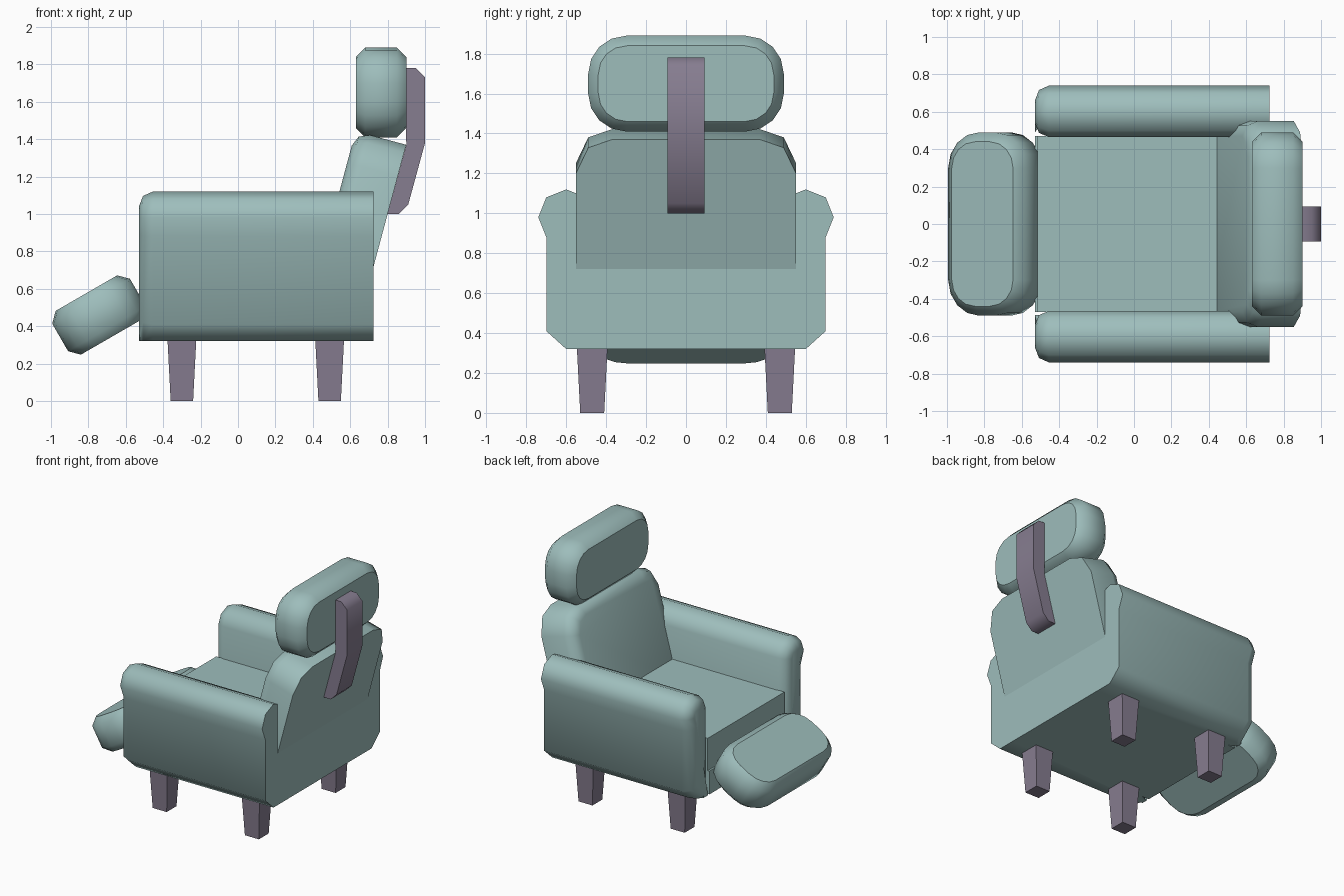
import bpy
import bmesh
from math import radians, sin, cos, pi
from mathutils import Vector, Matrix

cube = bpy.data.objects.get("Cube")
if cube:
    bpy.data.objects.remove(cube, do_unlink=True)


def material(name, rgb):
    m = bpy.data.materials.new(name)
    m.use_nodes = True
    m.diffuse_color = (*rgb, 1)
    bsdf = next(n for n in m.node_tree.nodes if n.type == 'BSDF_PRINCIPLED')
    bsdf.inputs["Base Color"].default_value = (*rgb, 1)
    bsdf.inputs["Roughness"].default_value = 0.8
    return m


FABRIC = material("sage_teal_fabric", (0.34, 0.51, 0.50))
FRAME = material("mauve_grey_frame", (0.24, 0.205, 0.28))


def finish(name, bm, mat, mirror=False, sharp_caps=False):
    """Set normals and sharp edges, then make the object."""
    bmesh.ops.recalc_face_normals(bm, faces=bm.faces)
    for f in bm.faces:
        f.smooth = True
    for e in bm.edges:
        on_cap = sharp_caps and any(len(f.verts) > 4 for f in e.link_faces)
        e.smooth = e.calc_face_angle(pi) < radians(50) and not on_cap
    me = bpy.data.meshes.new(name)
    bm.to_mesh(me)
    bm.free()
    me.materials.append(mat)
    ob = bpy.data.objects.new(name, me)
    bpy.context.collection.objects.link(ob)
    if mirror:
        mod = ob.modifiers.new("mirror", 'MIRROR')
        mod.use_axis = (False, True, False)
    return ob


def prism(points, depth):
    """Extrude a closed outline; returns the bmesh and its start-cap edges."""
    bm = bmesh.new()
    cap = bm.faces.new([bm.verts.new(p) for p in points])
    rim = list(cap.edges)
    ext = bmesh.ops.extrude_face_region(bm, geom=[cap], use_keep_orig=True)
    moved = [g for g in ext["geom"] if isinstance(g, bmesh.types.BMVert)]
    bmesh.ops.translate(bm, verts=moved, vec=Vector(depth))
    bmesh.ops.recalc_face_normals(bm, faces=bm.faces)
    return bm, rim


def bevel(bm, edges, width, segments):
    bmesh.ops.bevel(bm, geom=edges, offset=width, segments=segments,
                    profile=0.5, affect='EDGES')


def box(name, x0, x1, y, z0, z1):
    bm, _ = prism([(x0, -y, z0), (x1, -y, z0), (x1, y, z0), (x0, y, z0)],
                  (0, 0, z1 - z0))
    finish(name, bm, FABRIC)


def cushion(name, centre, tilt):
    """Rounded pad with chamfered rims, thin along its own x axis."""
    t, hy, hz, r = 0.27, 0.49, 0.24, 0.19
    pts = []
    for k, (sy, sz) in enumerate([(1, 1), (-1, 1), (-1, -1), (1, -1)]):
        for i in range(5):
            a = (k + i / 4) * pi / 2
            pts.append((-t / 2, sy * (hy - r) + r * cos(a),
                        sz * (hz - r) + r * sin(a)))
    bm, _ = prism(pts, (t, 0, 0))
    rims = [e for e in bm.edges if abs(e.verts[0].co.x - e.verts[1].co.x) < 0.001]
    bevel(bm, rims, 0.05, 1)
    bm.transform(Matrix.Translation(centre) @ Matrix.Rotation(tilt, 4, 'Y'))
    finish(name, bm, FABRIC, sharp_caps=True)


# Arms, with a rolled top and rounded front
section = [(0.45, 0.32), (0.60, 0.32), (0.70, 0.41), (0.70, 0.88), (0.74, 0.98),
           (0.70, 1.08), (0.60, 1.12), (0.50, 1.08), (0.465, 1.0), (0.465, 0.5),
           (0.45, 0.5)]
section = [section[0]] + section[1:9] + [(0.465, 0.32)]
section = section[1:]
bm, rim = prism([(-0.53, y, z) for y, z in section], (1.255, 0, 0))
bevel(bm, [e for e in rim if max(v.co.z for v in e.verts) > 0.35], 0.075, 2)
finish("arm", bm, FABRIC, mirror=True)

# Base, seat and lower back panel
box("base", -0.53, 0.725, 0.47, 0.32, 0.50)
box("seat", -0.515, 0.725, 0.47, 0.50, 0.75)
box("back_panel", 0.60, 0.725, 0.56, 0.36, 0.76)

# Backrest: leaning panel with soft front edges
outline = [(0.55, -0.2), (0.55, 0.50), (0.49, 0.63), (0.37, 0.673)]
outline += [(-y, z) for y, z in reversed(outline)]
bm, rim = prism([(-0.28, y, z) for y, z in outline], (0.28, 0, 0))
bevel(bm, [e for e in rim if max(v.co.z for v in e.verts) > 0], 0.08, 2)
bm.transform(Matrix.Translation((0.725, 0, 0.72))
             @ Matrix.Rotation(radians(15), 4, 'Y'))
finish("backrest", bm, FABRIC)

# Headrest and raised footrest share one cushion shape
cushion("headrest", (0.765, 0, 1.65), 0)
cushion("footrest", (-0.743, 0, 0.46), radians(60))

# Bent bracket that holds the headrest
bracket = [(0.89, 1.78), (0.95, 1.78), (1.0, 1.73), (1.0, 1.38), (0.91, 1.05),
           (0.86, 1.0), (0.80, 1.0), (0.90, 1.37)]
bm, _ = prism([(x, -0.093, z) for x, z in bracket], (0, 0.186, 0))
finish("headrest_bracket", bm, FRAME, sharp_caps=True)

# Tapered legs
for name, x in (("front_leg", -0.30), ("rear_leg", 0.49)):
    bm = bmesh.new()
    bmesh.ops.create_cube(bm, size=1)
    for v in bm.verts:
        half = 0.077 if v.co.z > 0 else 0.06
        v.co = Vector((x + half * (1 if v.co.x > 0 else -1),
                       0.47 + half * (1 if v.co.y > 0 else -1),
                       0.33 if v.co.z > 0 else 0))
    finish(name, bm, FRAME, mirror=True)
